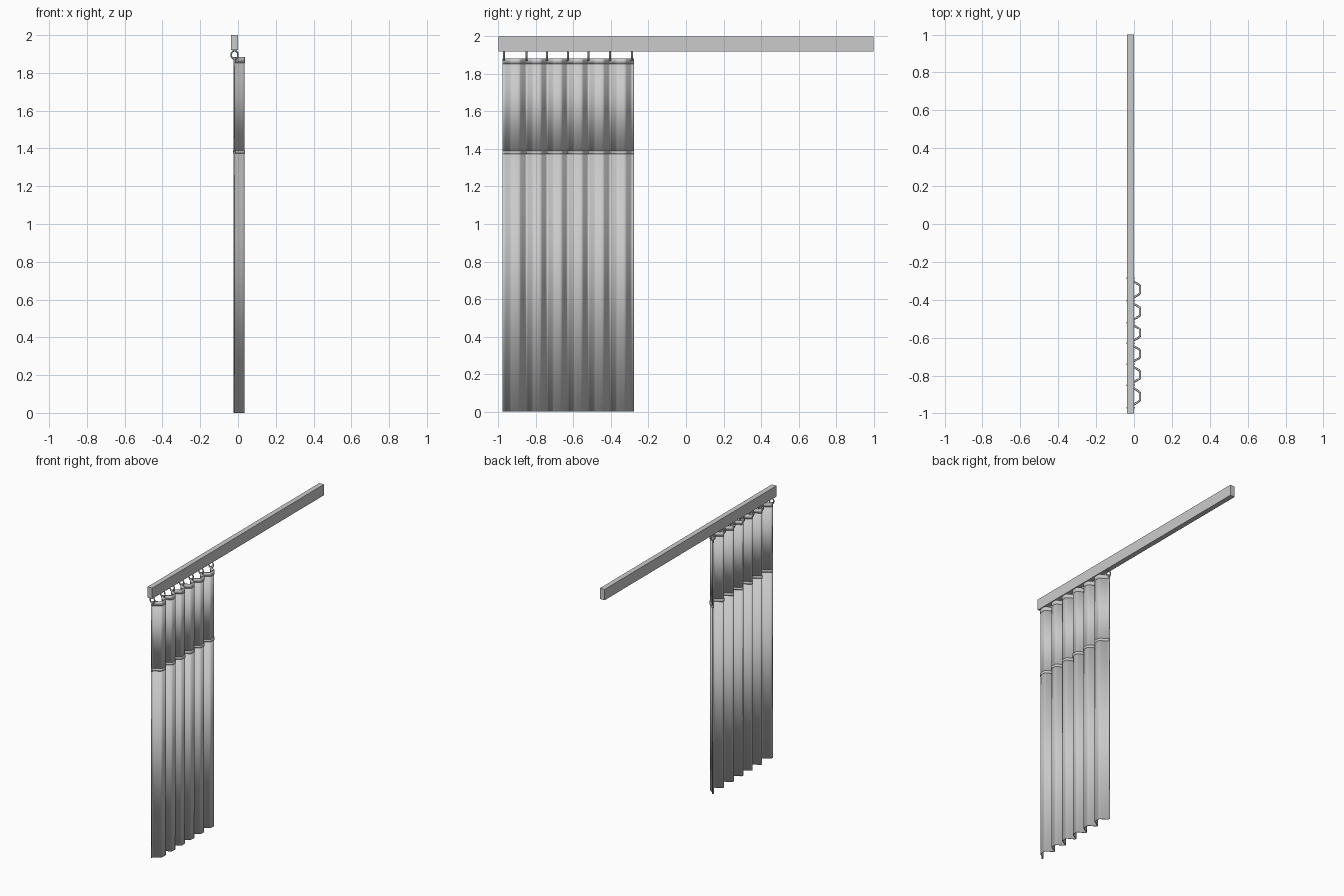
import bpy, bmesh, math
from mathutils import Vector

if "Cube" in bpy.data.objects:
    bpy.data.objects.remove(bpy.data.objects["Cube"])

RING_Y = [-0.97, -0.85, -0.74, -0.63, -0.52, -0.405, -0.287]
RING_X = -0.018


def corner_points(pts, radius=0.009, steps=3):
    """Round each inner corner of an open 2D path."""
    out = [pts[0]]
    for a, b, c in zip(pts, pts[1:], pts[2:]):
        p = b + (a - b).normalized() * min(radius, (a - b).length * 0.45)
        q = b + (c - b).normalized() * min(radius, (c - b).length * 0.45)
        for i in range(steps + 1):
            t = i / steps
            out.append(p * (1 - t) ** 2 + b * 2 * t * (1 - t) + q * t * t)
    return out + [pts[-1]]


def pleat_path():
    pts = [Vector((-0.02, -0.979))]
    for a, b in zip(RING_Y, RING_Y[1:]):
        mid = (a + b) / 2
        w = (b - a) * 0.19
        pts += [Vector((-0.02, a + 0.006)), Vector((0.032, mid - w)),
                Vector((0.032, mid + w)), Vector((-0.02, b - 0.006))]
    pts.append(Vector((-0.02, -0.278)))
    return corner_points(pts)


def smooth(ob):
    bpy.ops.object.select_all(action='DESELECT')
    ob.select_set(True)
    bpy.context.view_layer.objects.active = ob
    bpy.ops.object.shade_smooth_by_angle(angle=math.radians(35))


def pleated_sheet(name, z0, z1, thickness):
    bm = bmesh.new()
    rows = [[bm.verts.new((p.x, p.y, z)) for p in pleat_path()] for z in (z0, z1)]
    lo, hi = rows
    for i in range(len(lo) - 1):
        bm.faces.new((lo[i], lo[i + 1], hi[i + 1], hi[i]))
    me = bpy.data.meshes.new(name)
    bm.to_mesh(me)
    bm.free()
    ob = bpy.data.objects.new(name, me)
    bpy.context.collection.objects.link(ob)
    smooth(ob)
    mod = ob.modifiers.new("cloth_thickness", 'SOLIDIFY')
    mod.thickness = thickness
    mod.offset = 0
    return ob


# Ceiling rail
bpy.ops.mesh.primitive_cube_add(size=1, location=(-0.0185, 0, 1.96))
rail = bpy.context.object
rail.name = "rail"
rail.dimensions = (0.037, 2.0, 0.08)

# Curtain: lower and upper cloth, seam band, top hem
pleated_sheet("lower_curtain", 0.0, 1.38, 0.006)
pleated_sheet("upper_curtain", 1.38, 1.88, 0.006)
pleated_sheet("seam_band", 1.372, 1.39, 0.011)
pleated_sheet("top_hem", 1.853, 1.883, 0.009)

# Hanging rings
for i, y in enumerate(RING_Y):
    bpy.ops.mesh.primitive_torus_add(
        major_segments=20, minor_segments=8, major_radius=0.018, minor_radius=0.004,
        location=(RING_X, y, 1.895), rotation=(math.pi / 2, 0, 0))
    ring = bpy.context.object
    ring.name = f"curtain_ring_{i + 1}"
    ring.scale = (1, 1.25, 1.3)
    smooth(ring)
